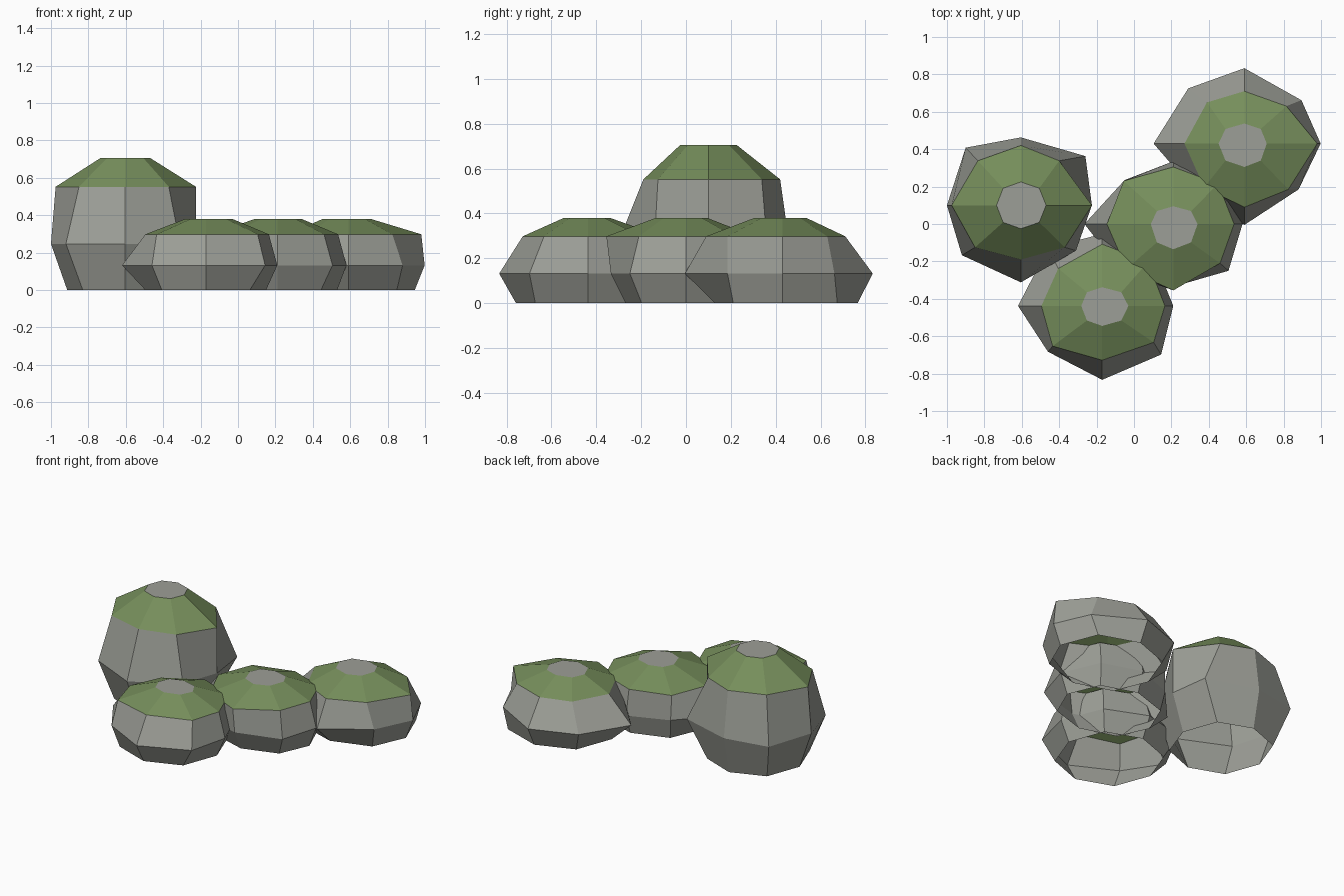
import bpy, bmesh


def material(name, rgb):
    m = bpy.data.materials.new(name)
    m.diffuse_color = (*rgb, 1)
    return m


stone = material("stone", (0.335, 0.345, 0.31))
moss = material("moss", (0.18, 0.27, 0.105))


def ring(east, north, west, south, ne=None, nw=None, sw=None, se=None):
    """Eight-sided ring from four axis reaches and optional (x, y) corner reaches."""
    k = 0.73
    ne, nw = ne or (east * k, north * k), nw or (west * k, north * k)
    sw, se = sw or (west * k, south * k), se or (east * k, south * k)
    return [(east, 0), ne, (0, north), (-nw[0], nw[1]),
            (-west, 0), (-sw[0], -sw[1]), (0, -south), (se[0], -se[1])]


def rock(name, centre, heights, rings):
    """Hollow shell with an open base and a flat cap."""
    bm = bmesh.new()
    loops = [[bm.verts.new((centre[0] + x, centre[1] + y, z)) for x, y in pts]
             for z, pts in zip(heights, rings)]
    bm.faces.new(loops[-1])
    for level, (a, b) in enumerate(zip(loops, loops[1:])):
        for i in range(8):
            j = (i + 1) % 8
            f = bm.faces.new((a[i], a[j], b[j], b[i]))
            f.material_index = 1 if level == 2 else 0   # mossy shoulder
    me = bpy.data.meshes.new(name)
    bm.to_mesh(me)
    bm.free()
    me.materials.append(stone)
    me.materials.append(moss)
    bpy.context.collection.objects.link(bpy.data.objects.new(name, me))


LOW = (0, 0.132, 0.298, 0.38)

# Tall boulder
rock("tall_boulder", (-0.605, 0.1), (0, 0.247, 0.552, 0.706), [
    ring(0.3, 0.31, 0.308, 0.31),
    ring(0.38, 0.363, 0.395, 0.412, (0.345, 0.263), (0.295, 0.308), (0.315, 0.267), (0.295, 0.242)),
    ring(0.38, 0.32, 0.37, 0.29, (0.205, 0.238), (0.23, 0.238), (0.245, 0.225), (0.235, 0.225)),
    ring(0.135, 0.125, 0.13, 0.125)])

# Front low rock
rock("front_rock", (-0.17, -0.438), LOW, [
    ring(0.32, 0.32, 0.325, 0.32),
    ring(0.38, 0.385, 0.45, 0.395, (0.27, 0.27), (0.29, 0.31), (0.29, 0.245), (0.315, 0.26)),
    ring(0.335, 0.33, 0.325, 0.29, (0.245, 0.235), (0.235, 0.2), (0.265, 0.215), (0.275, 0.195)),
    ring(0.14, 0.1, 0.112, 0.107)])

# Middle low rock
rock("middle_rock", (0.21, 0), LOW, [
    ring(0.32, 0.29, 0.33, 0.27),
    ring(0.37, 0.335, 0.475, 0.335, (0.26, 0.25), (0.26, 0.235), (0.28, 0.25), (0.295, 0.25)),
    ring(0.325, 0.305, 0.355, 0.355, (0.24, 0.215), (0.265, 0.23), (0.25, 0.24), (0.25, 0.21)),
    ring(0.13, 0.095, 0.12, 0.135)])

# Rear low rock
rock("rear_rock", (0.59, 0.43), LOW, [
    ring(0.355, 0.335, 0.34, 0.3),
    ring(0.408, 0.403, 0.485, 0.435, (0.305, 0.232), (0.3, 0.295), (0.27, 0.25), (0.29, 0.245)),
    ring(0.39, 0.28, 0.32, 0.34, (0.225, 0.2), (0.2, 0.22), (0.215, 0.235), (0.235, 0.245)),
    ring(0.12, 0.107, 0.138, 0.125)])
